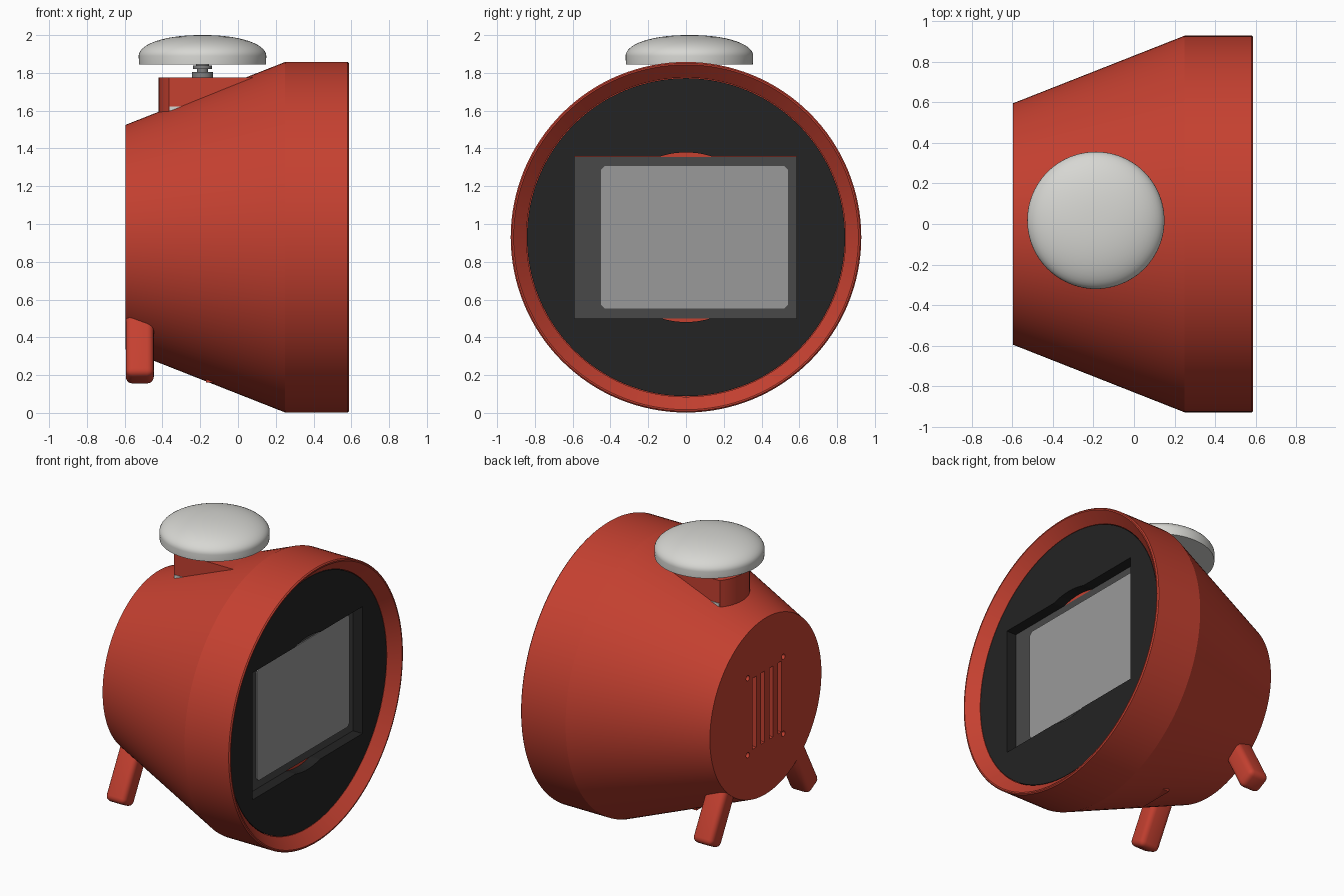
import bpy, bmesh, math
from mathutils import Matrix, Vector

if "Cube" in bpy.data.objects:
    bpy.data.objects.remove(bpy.data.objects["Cube"])

CZ = 0.93  # height of the body axis


def material(name, rgb):
    m = bpy.data.materials.new(name)
    m.diffuse_color = (*rgb, 1)
    m.use_nodes = True
    m.node_tree.nodes["Principled BSDF"].inputs["Base Color"].default_value = m.diffuse_color
    return m


RED = material("red plastic", (0.56, 0.052, 0.03))
BLACK = material("black panel", (0.017, 0.017, 0.017))
DARK = material("dark grey", (0.065, 0.065, 0.065))
GREY = material("screen grey", (0.32, 0.32, 0.32))
WHITE = material("light grey cap", (0.68, 0.68, 0.65))
METAL = material("stem metal", (0.22, 0.22, 0.22))


def add(name, bm, mat):
    bmesh.ops.recalc_face_normals(bm, faces=bm.faces)
    me = bpy.data.meshes.new(name)
    bm.to_mesh(me)
    bm.free()
    ob = bpy.data.objects.new(name, me)
    bpy.context.collection.objects.link(ob)
    me.materials.append(mat)
    return ob


def smooth(ob, angle=30):
    bpy.ops.object.select_all(action='DESELECT')
    ob.select_set(True)
    bpy.context.view_layer.objects.active = ob
    bpy.ops.object.shade_smooth_by_angle(angle=math.radians(angle))


def lathe(name, profile, mat, place, n=96):
    """Spin (height, radius) points round local z; radius 0 closes an end."""
    bm = bmesh.new()
    rings = []
    for h, r in profile:
        if r == 0:
            rings.append([bm.verts.new((0, 0, h))] * n)
        else:
            rings.append([bm.verts.new((r * math.cos(2 * math.pi * i / n),
                                        r * math.sin(2 * math.pi * i / n), h)) for i in range(n)])
    for a, b in zip(rings, rings[1:]):
        for i in range(n):
            j = (i + 1) % n
            vs = list(dict.fromkeys((a[i], a[j], b[j], b[i])))
            bm.faces.new(vs)
    bm.transform(place)
    return add(name, bm, mat)


def prism(name, pts, depth, mat, place):
    """Extrude a flat outline along local z."""
    bm = bmesh.new()
    f = bm.faces.new([bm.verts.new((x, y, 0)) for x, y in pts])
    g = bmesh.ops.extrude_face_region(bm, geom=[f])
    bmesh.ops.translate(bm, vec=(0, 0, depth),
                        verts=[v for v in g["geom"] if isinstance(v, bmesh.types.BMVert)])
    bm.transform(place)
    return add(name, bm, mat)


def box(name, lo, hi, mat):
    lo, hi = Vector(lo), Vector(hi)
    bm = bmesh.new()
    bmesh.ops.create_cube(bm, size=1, matrix=Matrix.Translation((lo + hi) / 2)
                          @ Matrix.Diagonal((*(hi - lo), 1)))
    return add(name, bm, mat)


def cut(ob, cutters):
    for c in cutters:
        mod = ob.modifiers.new("cut", 'BOOLEAN')
        mod.operation, mod.solver, mod.object = 'DIFFERENCE', 'EXACT', c
    bpy.context.view_layer.update()
    me = bpy.data.meshes.new_from_object(ob.evaluated_get(bpy.context.evaluated_depsgraph_get()))
    ob.modifiers.clear()
    ob.data = me
    for c in cutters:
        bpy.data.objects.remove(c)


# local (x, y, z) -> world (y, z, x): profiles run along the body axis
AXIS = Matrix(((0, 0, 1, 0), (1, 0, 0, 0), (0, 1, 0, CZ), (0, 0, 0, 1)))


def along(x, y=0, z=0):
    return AXIS @ Matrix.Translation((y, z, x))


# Body: conical shell with a chamfered rim and recessed front
body = lathe("body", [(-0.595, 0), (-0.595, 0.595), (0.25, 0.928), (0.58, 0.928), (0.587, 0.921),
                      (0.587, 0.913), (0.52, 0.845), (0.445, 0.845), (0.445, 0)], RED, AXIS, 128)

# Rear vent slots and screw holes
cutters = [box("slot_cutter", (-0.7, y - 0.02, CZ - 0.24), (-0.54, y + 0.02, CZ + 0.24), RED)
           for y in (-0.15, -0.06, 0.03, 0.12)]
cutters += [lathe("hole_cutter", [(0, 0), (0, 0.018), (0.16, 0.018), (0.16, 0)], RED,
                  along(-0.7, sy * 0.19, sz * 0.26), 16) for sy in (-1, 1) for sz in (-1, 1)]
cut(body, cutters)
smooth(body, 15)

# Front panel with a rectangular opening and a round notch
panel = lathe("front_panel", [(0.447, 0), (0.447, 0.842), (0.52, 0.842), (0.52, 0)], BLACK, AXIS, 128)
cut(panel, [box("window_cutter", (0.4, -0.59, 0.5), (0.6, 0.585, 1.357), BLACK),
            lathe("notch_cutter", [(0.4, 0), (0.4, 0.449), (0.6, 0.449), (0.6, 0)], BLACK, AXIS)])
smooth(panel)

# Display board and screen with clipped corners
box("display_board", (0.44, -0.589, 0.501), (0.45, 0.584, 1.356), DARK)
y0, y1, z0, z1, c = -0.45, 0.54, 0.553 - CZ, 1.307 - CZ, 0.02
prism("screen", [(y0 + c, z0), (y1 - c, z0), (y1, z0 + c), (y1, z1 - c),
                 (y1 - c, z1), (y0 + c, z1), (y0, z1 - c), (y0, z0 + c)], 0.008, GREY, along(0.448))

# Two splayed rear legs
for side, name in ((1, "left_leg"), (-1, "right_leg")):
    d = Vector((0, 0.47 * side, -0.883))
    t = Vector((0, 0.883 * side, 0.47))
    mid = Vector((-0.52, 0.53 * side, 0.175)) - d * 0.21
    rot = Matrix(((1, 0, 0, 0), (0, t.y, d.y, 0), (0, t.z, d.z, 0), (0, 0, 0, 1)))
    bm = bmesh.new()
    bmesh.ops.create_cube(bm, size=1, matrix=Matrix.Translation(mid) @ rot
                          @ Matrix.Diagonal((0.148, 0.135, 0.42, 1)))
    bmesh.ops.bevel(bm, geom=bm.edges[:], offset=0.035, segments=4, profile=0.5, affect='EDGES')
    smooth(add(name, bm, RED), 40)

# Small boss under the body
box("bottom_boss", (-0.17, -0.13, 0.16), (0.0, 0.13, 0.4), RED)

# Button mount with a rounded back
arc = [(-0.16 - 0.26 * math.cos(a), 0.26 * math.sin(a))
       for a in [math.radians(-38 + 76 * i / 12) for i in range(13)]]
mount = prism("button_mount", arc + [(0.09, 0.16), (0.09, -0.16)], 0.375, RED,
              Matrix.Translation((0, 0, 1.4)))
smooth(mount)
for side in (-1, 1):
    box("mount_gap", (-0.362, side * 0.161 - 0.003, 1.6), (-0.25, side * 0.161 + 0.003, 1.622), WHITE)

# Stepped stem and domed button
top = Matrix.Translation((-0.188, 0.018, 0))
smooth(lathe("button_stem", [(1.75, 0), (1.75, 0.056), (1.805, 0.056), (1.805, 0.03), (1.82, 0.03),
                             (1.82, 0.05), (1.838, 0.05), (1.838, 0.035), (1.86, 0.035), (1.86, 0)],
             METAL, top, 32))
dome = [(1.89 + 0.11 * math.sin(a), 0.338 * math.cos(a) ** 0.9)
        for a in [math.radians(90 * i / 14) for i in range(14)]]
smooth(lathe("button", [(1.845, 0), (1.845, 0.336)] + dome + [(2.0, 0)], WHITE, top), 40)
